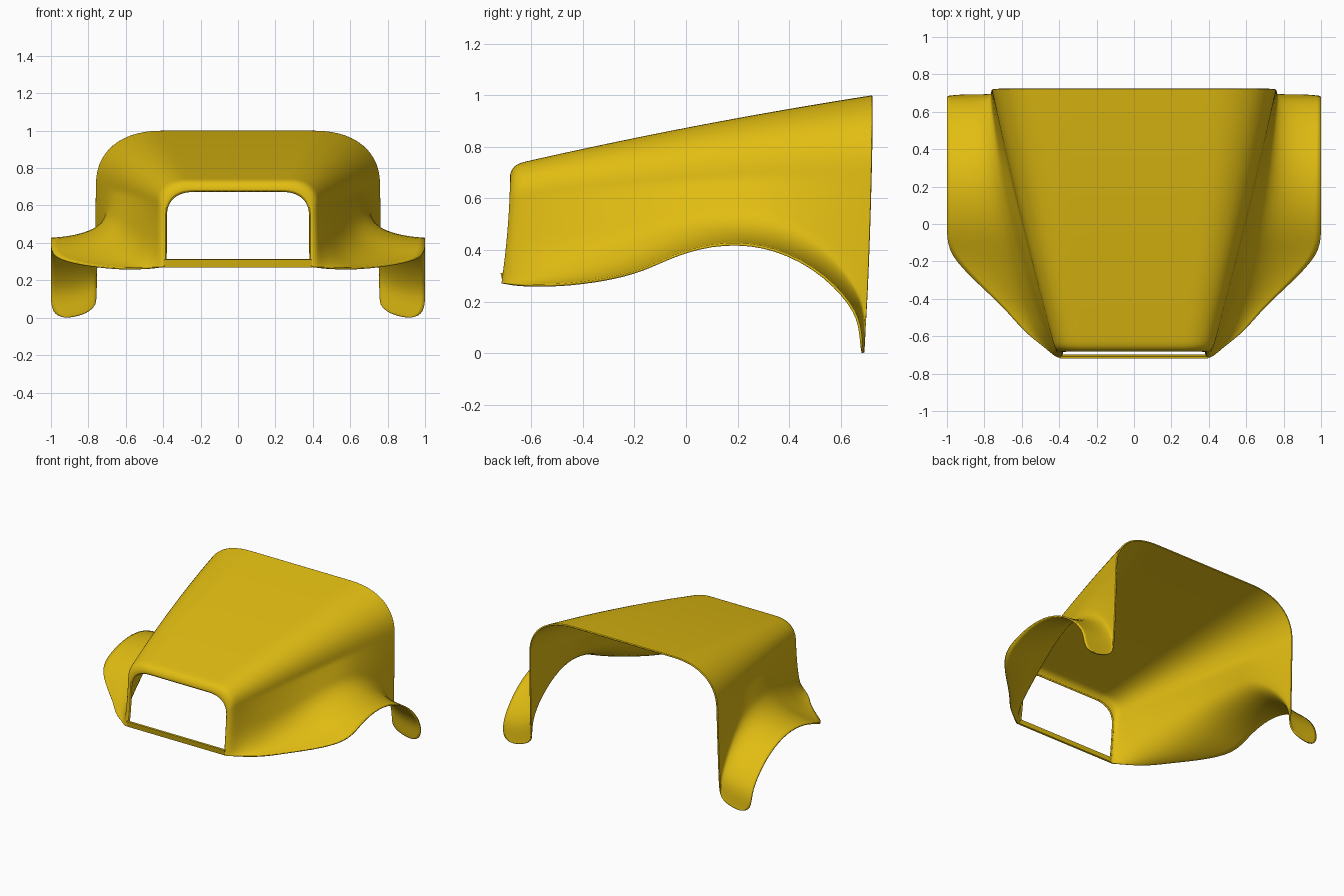
import bpy
import bmesh
from mathutils import Vector

cube = bpy.data.objects.get("Cube")
if cube:
    bpy.data.objects.remove(cube, do_unlink=True)

yellow = bpy.data.materials.new("yellow_paint")
yellow.use_nodes = True
paint = (0.76, 0.51, 0.006, 1)
yellow.diffuse_color = paint
yellow.node_tree.nodes["Principled BSDF"].inputs["Base Color"].default_value = paint


def lerp(a, b, t):
    return a + (b - a) * t


def half_section(y_top, y_low, top, width, outer, edge):
    """Half cross-section: flat top, soft shoulder, leaning wall, fender flare."""
    t = max(0, min(1, (y_top + 0.65) / 1.37))
    rx, rz = lerp(0.38, 0.48, t) * width, lerp(0.13, 0.30, t)
    flare = min(lerp(0.30, 0.08, t), 0.6 * (top - rz - edge))
    lean = 0.15 * t * (1 - t) + 0.006 * t
    pts = [(lerp(0, width - rx, i / 3), top) for i in range(3)]
    # shoulder as a superellipse
    for i in range(11):
        u, v = i / 10, 1 - i / 10
        n = (u ** 2.4 + v ** 2.4) ** (1 / 2.4)
        pts.append((width - rx + rx * u / n, top - rz + rz * v / n))
    # side wall, spreading a little towards the bottom
    z0, z1 = top - rz, edge + flare
    pts += [(width + lean * i / 4, lerp(z0, z1, i / 4)) for i in range(1, 5)]
    # concave sweep out to the fender lip
    start = Vector((width + lean, z1))
    bend = Vector((lerp(start.x, outer, 0.1), edge + 0.015))
    lip = Vector((outer, edge))
    for i in range(1, 10):
        s = i / 9
        p = start * (1 - s) ** 2 + bend * 2 * s * (1 - s) + lip * s * s
        pts.append((p.x, p.y))
    return [(x, lerp(y_top, y_low, ((top - z) / (top - edge)) ** 1.8), z)
            for x, z in pts]


# rounded nose around the grille opening
sections = [half_section(*r) for r in (
    (-0.672, -0.700, 0.672, 0.380, 0.383, 0.300),
    (-0.684, -0.716, 0.680, 0.385, 0.390, 0.275),
    (-0.682, -0.716, 0.700, 0.400, 0.402, 0.270),
    (-0.668, -0.708, 0.725, 0.417, 0.420, 0.270),
    (-0.645, -0.690, 0.738, 0.428, 0.445, 0.270),
)]

# body stations: y, fender lip x, fender lip z
stations = (
    (-0.65, 0.49, 0.268), (-0.59, 0.57, 0.267), (-0.52, 0.635, 0.268),
    (-0.45, 0.695, 0.272), (-0.36, 0.79, 0.283), (-0.28, 0.875, 0.297),
    (-0.20, 0.95, 0.318), (-0.14, 0.985, 0.341), (-0.08, 1.0, 0.368),
    (0.0, 1.0, 0.400), (0.1, 1.0, 0.424), (0.2, 1.0, 0.430),
    (0.3, 1.0, 0.419), (0.4, 1.0, 0.387), (0.5, 1.0, 0.332),
    (0.58, 1.0, 0.265), (0.64, 1.0, 0.195), (0.672, 1.0, 0.135),
    (0.682, 1.0, 0.08), (0.686, 0.99, 0.035), (0.689, 0.965, 0.01),
    (0.692, 0.92, 0.0),
)
for y, outer, edge in stations:
    t = (y + 0.69) / 1.382
    y_top = lerp(-0.645, 0.722, t)
    top = lerp(0.738, 1.0, t) + 0.05 * t * (1 - t)
    width = lerp(0.428, 0.76, t) + 0.04 * t * (1 - t)
    sections.append(half_section(y_top, y, top, width, outer, edge))

# skin between the sections, facing outwards
bm = bmesh.new()
rows = [[bm.verts.new(p) for p in sec] for sec in sections]
for a, b in zip(rows, rows[1:]):
    for i in range(len(a) - 1):
        bm.faces.new((a[i], a[i + 1], b[i + 1], b[i]))
mesh = bpy.data.meshes.new("hood_and_fenders")
bm.to_mesh(mesh)
bm.free()
hood = bpy.data.objects.new("hood_and_fenders", mesh)
bpy.context.collection.objects.link(hood)
mesh.materials.append(yellow)
mirror = hood.modifiers.new("mirror", "MIRROR")
mirror.use_clip = True
smooth = hood.modifiers.new("smooth", "SUBSURF")
smooth.levels = smooth.render_levels = 1
shell = hood.modifiers.new("shell", "SOLIDIFY")
shell.thickness = 0.01
shell.offset = -1

# lower bar beneath the grille opening
bpy.ops.mesh.primitive_cube_add(size=1, location=(0, -0.709, 0.291))
bar = bpy.context.object
bar.name = "lower_grille_bar"
bar.scale = (0.79, 0.012, 0.042)
bar.rotation_euler.x = 0.2
bar.data.materials.append(yellow)

# smooth shading with crisp rims
bpy.ops.object.select_all(action="DESELECT")
hood.select_set(True)
bpy.context.view_layer.objects.active = hood
bpy.ops.object.shade_smooth_by_angle(angle=0.8)
